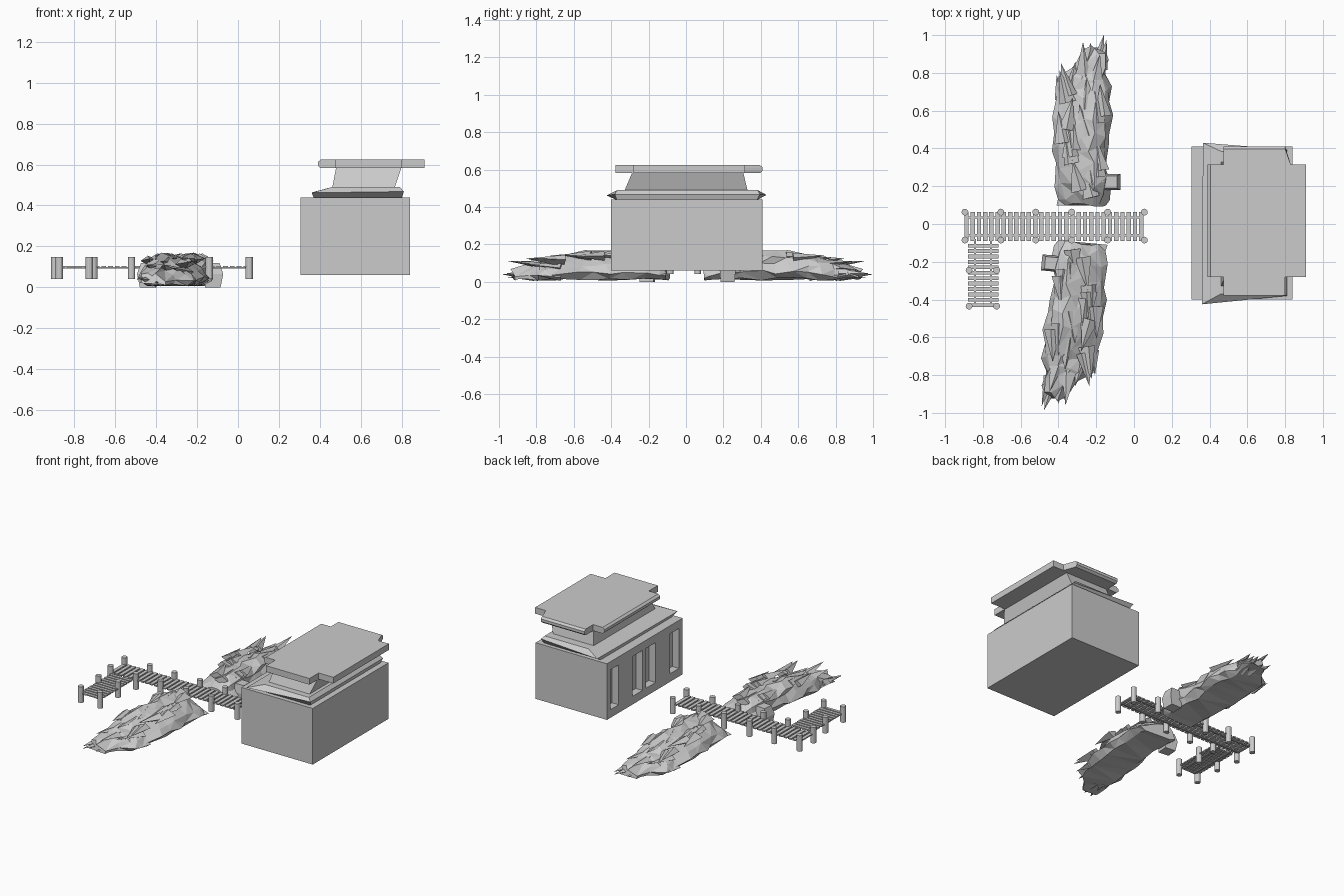
import bpy, bmesh, math, random
from mathutils import Vector, Matrix

if "Cube" in bpy.data.objects:
    bpy.data.objects.remove(bpy.data.objects["Cube"])

random.seed(7)


def finish(name, bm):
    bmesh.ops.recalc_face_normals(bm, faces=bm.faces)
    me = bpy.data.meshes.new(name)
    bm.to_mesh(me)
    bm.free()
    ob = bpy.data.objects.new(name, me)
    bpy.context.collection.objects.link(ob)
    return ob


def add_box(bm, x0, x1, y0, y1, z0, z1):
    m = Matrix.Translation(((x0 + x1) / 2, (y0 + y1) / 2, (z0 + z1) / 2))
    m = m @ Matrix.Diagonal((x1 - x0, y1 - y0, z1 - z0, 1))
    bmesh.ops.create_cube(bm, size=1, matrix=m)


def loft(bm, rings):
    """Skin a stack of closed rings and cap both ends."""
    vs = [[bm.verts.new(p) for p in r] for r in rings]
    n = len(vs[0])
    for a, b in zip(vs, vs[1:]):
        for i in range(n):
            j = (i + 1) % n
            bm.faces.new((a[i], a[j], b[j], b[i]))
    bm.faces.new(vs[0][::-1])
    bm.faces.new(vs[-1])


def rect(x0, x1, y0, y1, z):
    return [(x0, y0, z), (x1, y0, z), (x1, y1, z), (x0, y1, z)]


# House body with recessed door and windows on the -x side
bm = bmesh.new()
add_box(bm, 0.305, 0.84, -0.40, 0.41, 0.06, 0.44)
house = finish("house_body", bm)
bm = bmesh.new()
for y0, y1 in ((0.285, 0.375), (0.03, 0.135), (-0.11, -0.005), (-0.36, -0.265)):
    add_box(bm, 0.25, 0.355, y0, y1, 0.115, 0.385)
cutter = finish("window_cutter", bm)
cutter.hide_render = True
mod = house.modifiers.new("windows", 'BOOLEAN')
mod.operation = 'DIFFERENCE'
mod.solver = 'EXACT'
mod.object = cutter
bpy.context.view_layer.objects.active = house
bpy.ops.object.modifier_apply(modifier=mod.name)
bpy.data.objects.remove(cutter)

# Flared lower eave, with corners drawn out on the -x side
bm = bmesh.new()
eave = [(0.36, -0.425, 0.462), (0.81, -0.38, 0.468), (0.81, 0.395, 0.468), (0.365, 0.43, 0.465)]
loft(bm, [rect(0.37, 0.80, -0.37, 0.38, 0.438), eave,
          rect(0.46, 0.79, -0.37, 0.385, 0.49)])
finish("lower_eave", bm)

# Neck leaning out towards +x
bm = bmesh.new()
loft(bm, [rect(0.46, 0.765, -0.33, 0.33, 0.485), rect(0.48, 0.80, -0.285, 0.305, 0.59)])
finish("roof_neck", bm)


# Cross-shaped top slab with a soft lip on its edge
def cross(inset, z):
    xa, xb, xc, xd = 0.39 + inset, 0.475, 0.80, 0.91
    ya, yb, yc, yd = -0.378, -0.28, 0.315, 0.41 - inset
    return [(xb, ya, z), (xc, ya, z), (xc, yb, z), (xd, yb, z), (xd, yc, z), (xc + .03, yc, z),
            (xc, yd, z), (xb, yd, z), (xb, yc, z), (xa, yc, z), (xa, yb, z), (xb, yb, z)]


bm = bmesh.new()
loft(bm, [cross(0.014, 0.582), cross(0, 0.594), cross(0, 0.612), cross(0.014, 0.624)])
finish("roof_slab", bm)

# Dock: planks, stringers and posts
bm = bmesh.new()
n = 29
for i in range(n):
    x = -0.887 + i * (0.925 / (n - 1))
    add_box(bm, x - 0.0115, x + 0.0115, -0.09, 0.064, 0.097, 0.105)
m = 12
for i in range(m):
    y = -0.115 - i * (0.315 / (m - 1))
    add_box(bm, -0.878, -0.718, y - 0.01, y + 0.01, 0.097, 0.105)
finish("dock_planks", bm)

bm = bmesh.new()
for y in (0.035, -0.06):
    add_box(bm, -0.89, 0.045, y - 0.006, y + 0.006, 0.092, 0.099)
for x in (-0.842, -0.757):
    add_box(bm, x - 0.006, x + 0.006, -0.435, -0.08, 0.092, 0.099)
finish("dock_stringers", bm)

bm = bmesh.new()
posts = [(x, y) for x in (-0.895, -0.705, -0.52, -0.33, -0.14, 0.055) for y in (0.063, -0.085)]
posts += [(x, y) for x in (-0.873, -0.727) for y in (-0.245, -0.435)]
for x, y in posts:
    bmesh.ops.create_cone(bm, cap_ends=True, segments=12, radius1=0.018, radius2=0.018,
                          depth=0.108, matrix=Matrix.Translation((x, y, 0.095)))
finish("dock_posts", bm)

# Craggy rock ridge: jittered loft; stations are y, x min, x max, height
stations = [(0.10, -0.40, -0.15, 0.11), (0.15, -0.41, -0.13, 0.145), (0.22, -0.41, -0.13, 0.165),
            (0.30, -0.415, -0.14, 0.18), (0.40, -0.425, -0.145, 0.18), (0.48, -0.43, -0.13, 0.18),
            (0.56, -0.425, -0.12, 0.17), (0.64, -0.42, -0.12, 0.15), (0.72, -0.42, -0.13, 0.135),
            (0.78, -0.40, -0.14, 0.12), (0.85, -0.33, -0.14, 0.105), (0.93, -0.28, -0.145, 0.08)]
# cross-section: fraction of width, fraction of height
section = [(0.12, 0.1), (0.88, 0.1), (1.0, 0.32), (0.93, 0.6), (0.9, 0.85), (0.7, 1.0),
           (0.5, 0.88), (0.3, 0.78), (0.12, 0.55), (0.0, 0.28)]


def jit(a):
    return random.uniform(-a, a)


def shard(bm, base, tip, w, h):
    """Flat pointed splinter of rock."""
    base, tip = Vector(base), Vector(tip)
    d = (tip - base).normalized()
    side = d.cross(Vector((0, 0, 1))).normalized() * w
    up = side.cross(d).normalized() * h
    ring = [bm.verts.new(base + p) for p in (side, up + side * jit(0.5), -side, -up)]
    t = bm.verts.new(tip)
    for i in range(4):
        bm.faces.new((ring[i], ring[(i + 1) % 4], t))
    bm.faces.new(ring[::-1])


bm = bmesh.new()
rings = []
for y, x0, x1, h in stations:
    ring = []
    for k, (u, v) in enumerate(section):
        low = k < 2
        ring.append((x0 + (x1 - x0) * u + (0 if low else jit(0.014)),
                     y + (jit(0.008) if low or y < 0.12 else jit(0.028)),
                     0.02 + jit(0.008) if low else h * v + jit(0.012)))
    rings.append(ring)
loft(bm, rings)
bmesh.ops.triangulate(bm, faces=[f for f in bm.faces if len(f.verts) == 4])
# splinters at the far end: base, tip, half width, half height
for s in [((-0.20, 0.80, 0.04), (-0.16, 1.0, 0.045), 0.05, 0.03),
          ((-0.17, 0.82, 0.05), (-0.145, 0.98, 0.05), 0.03, 0.025),
          ((-0.27, 0.74, 0.09), (-0.27, 0.965, 0.118), 0.05, 0.02),
          ((-0.34, 0.66, 0.08), (-0.31, 0.86, 0.10), 0.05, 0.025),
          ((-0.21, 0.70, 0.10), (-0.18, 0.90, 0.115), 0.05, 0.025),
          ((-0.24, 0.82, 0.03), (-0.23, 0.96, 0.03), 0.04, 0.02),
          ((-0.39, 0.66, 0.03), (-0.41, 0.79, 0.04), 0.03, 0.02)]:
    shard(bm, *s)
# overlapping slabs along the crest and flanks
for i in range(16):
    y = 0.14 + 0.036 * i
    x = -0.27 + jit(0.11)
    z = 0.155 - max(0, y - 0.5) * 0.15
    shard(bm, (x, y, z - 0.01), (x + jit(0.05), y + 0.17, z - 0.005 + jit(0.01)), 0.045, 0.026)
# outcrop beside the dock
loft(bm, [rect(-0.16, -0.085, 0.185, 0.26, 0.005), rect(-0.16, -0.072, 0.18, 0.265, 0.07),
          rect(-0.17, -0.09, 0.19, 0.255, 0.125)])
low = min(v.co.z for v in bm.verts)
for v in bm.verts:
    v.co.z = max(v.co.z - low, 0.0)
north = finish("rock_ridge_north", bm)

# The south ridge is the same rock turned half round and swung slightly outward
south = bpy.data.objects.new("rock_ridge_south", north.data.copy())
bpy.context.collection.objects.link(south)
turn = (Matrix.Translation((-0.28, -0.10, 0)) @ Matrix.Rotation(math.radians(180 - 5.5), 4, 'Z')
        @ Matrix.Translation((0.27, -0.10, 0)))
south.data.transform(turn)
